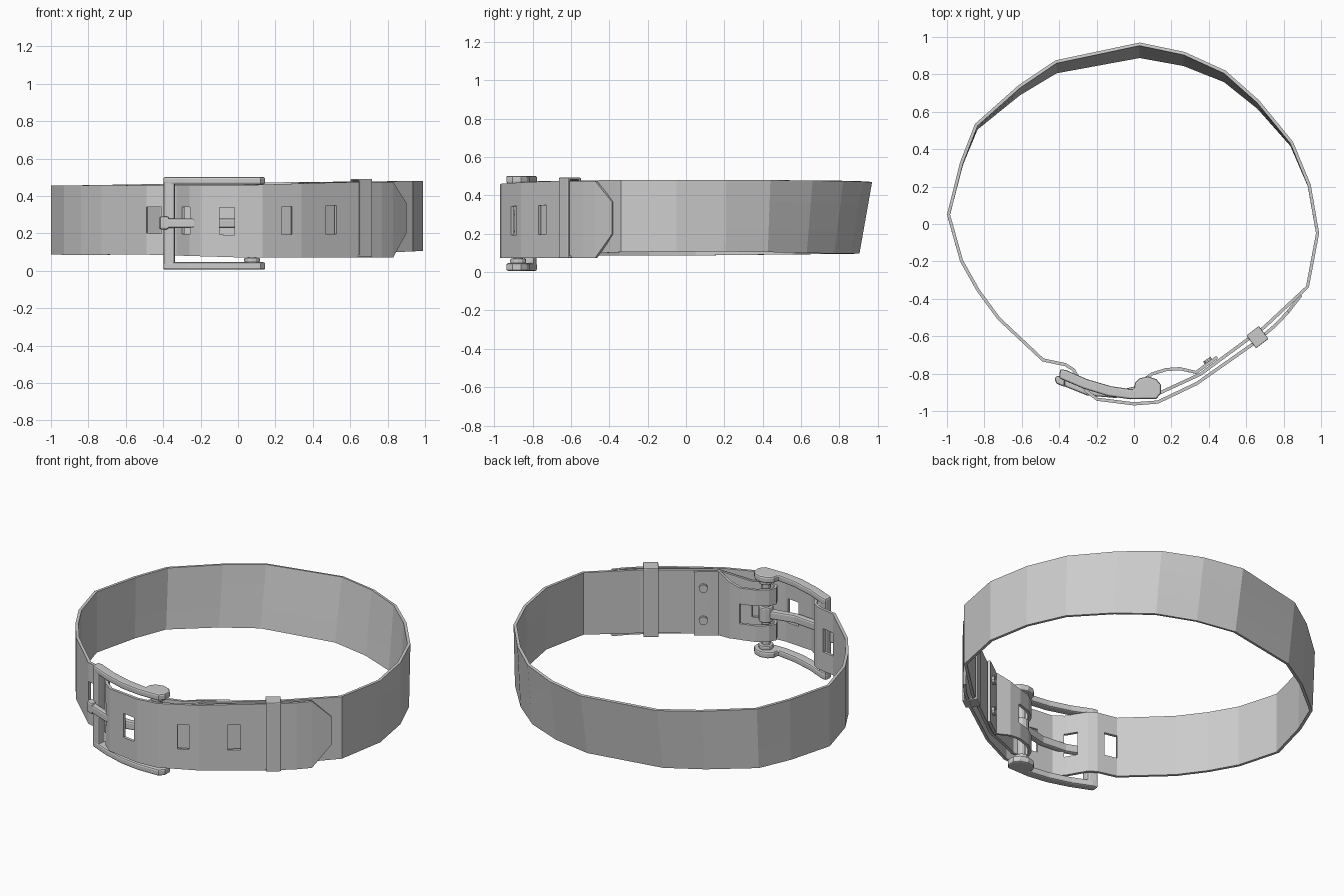
import bpy, bmesh, math
from mathutils import Vector

if "Cube" in bpy.data.objects:
    bpy.data.objects.remove(bpy.data.objects["Cube"])


def finish(name, bm, bevel=0.0, recalc=True):
    if recalc:
        bmesh.ops.recalc_face_normals(bm, faces=bm.faces)
    me = bpy.data.meshes.new(name)
    bm.to_mesh(me)
    bm.free()
    ob = bpy.data.objects.new(name, me)
    bpy.context.collection.objects.link(ob)
    if bevel:
        m = ob.modifiers.new("bevel", 'BEVEL')
        m.width, m.segments, m.limit_method = bevel, 2, 'ANGLE'
        m.angle_limit = math.radians(50)
    return ob


def prism(name, pts, z0, z1, bevel=0.0):
    """Extrude a plan outline from z0 to z1."""
    bm = bmesh.new()
    f = bm.faces.new([bm.verts.new((x, y, z0)) for x, y in pts])
    new = bmesh.ops.extrude_face_region(bm, geom=[f])["geom"]
    bmesh.ops.translate(bm, vec=(0, 0, z1 - z0),
                        verts=[v for v in new if isinstance(v, bmesh.types.BMVert)])
    return finish(name, bm, bevel)


def disc(name, x, y, r, z0, z1, n=12, bevel=0.0):
    ring = [(x + r * math.cos(2 * math.pi * i / n), y + r * math.sin(2 * math.pi * i / n)) for i in range(n)]
    return prism(name, ring, z0, z1, bevel)


def split(path, holes):
    """Insert columns at the hole edges (x values) of a plan path."""
    out = [path[0]]
    for a, b in zip(path, path[1:]):
        cuts = [c for h in holes for c in h if min(a[0], b[0]) < c < max(a[0], b[0])]
        for c in sorted(cuts, reverse=a[0] > b[0]):
            t = (c - a[0]) / (b[0] - a[0])
            out.append((c, a[1] + t * (b[1] - a[1])))
        out.append(b)
    return out


def in_hole(a, b, holes):
    m = (a[0] + b[0]) / 2
    return any(lo < m < hi for lo, hi in holes)


# Plan paths of the outer strap surface: loose end, main ring, fold around the bar
over = [(.90, -.385), (.83, -.475), (.77, -.54), (.66, -.635), (.34, -.86), (.13, -.96),
        (0, -.97), (-.20, -.945), (-.26, -.90), (-.33, -.785), (-.37, -.76), (-.49, -.735)]
ring = [(-.49, -.735), (-.73, -.51), (-.84, -.36), (-.93, -.20), (-1, .05), (-.93, .33),
        (-.85, .535), (-.62, .74), (-.42, .875), (.03, .97), (.27, .92), (.49, .82),
        (.67, .66), (.85, .44), (.945, .21), (.99, -.05), (.935, -.34), (.70, -.56), (.36, -.81)]
fold = [(.36, -.81), (.165, -.90), (.10, -.93), (.03, -.92), (.01, -.88), (.03, -.84),
        (.09, -.795), (.17, -.77), (.245, -.765), (.33, -.785), (.37, -.755), (.44, -.705)]
over_holes = [(.468, .526), (.233, .29), (-.10, -.02), (-.30, -.255), (-.489, -.41)]
fold_holes = [(-.02, .18)]


def over_z(x, y):
    if x > .88:
        return .20, .365
    return .072 + .012 * max(0, -x / .4), .457 + .018 * min(1, max(0, x / .6))


def ring_z(x, y):
    return .086 + .022 * max(0, x) ** 3 + .01 * max(0, y), .468 + .013 * x


def fold_z(x, y):
    t = min(1, max(0, (x - .2) / .12))
    return .105 - .02 * t, .42 + .052 * t


# Strap as one folded strip with punched slots
bm = bmesh.new()
prev, last = None, None
for path, holes, zf in ((over, over_holes, over_z), (ring, [], ring_z), (fold, fold_holes, fold_z)):
    pts = split(path, holes)
    for i, p in enumerate(pts):
        if i == 0 and prev:
            last = p
            continue
        lo, hi = zf(*p)
        col = []
        for f in (0, .31, .69, 1):
            inset = .07 * max(0, p[1]) ** 2 * (1 - f)
            col.append(bm.verts.new((p[0], p[1] - inset, lo + f * (hi - lo))))
        if prev:
            for k in range(3):
                if not (k == 1 and in_hole(last, p, holes)):
                    bm.faces.new((prev[k], prev[k + 1], col[k + 1], col[k]))
        prev, last = col, p
strap = finish("strap", bm, recalc=False)
m = strap.modifiers.new("thickness", 'SOLIDIFY')
m.thickness, m.offset = .017, -1

# Buckle side arms, top and bottom
arm = [(-.395, -.775), (-.36, -.782), (-.25, -.83), (-.12, -.868), (0, -.885), (.005, -.85),
       (.03, -.825), (.075, -.815), (.12, -.83), (.145, -.86), (.145, -.905), (.12, -.935),
       (-.02, -.937), (-.14, -.92), (-.27, -.88), (-.40, -.825)]
for name, z0 in (("buckle_arm_bottom", .006), ("buckle_arm_top", .462)):
    prism(name, arm, z0, z0 + .04, .010)

# Buckle front bar
prism("buckle_front_bar", [(-.40, -.825), (-.34, -.848), (-.335, -.793), (-.395, -.775)], .012, .495, .012)

# Pivot bar with collars
disc("pivot_bar", .075, -.875, .024, .02, .485)
for z0 in (.045, .44):
    disc("pivot_collar", .075, -.875, .042, z0, z0 + .025, bevel=.006)

# Prong with its sleeve on the pivot
prong = [(.06, -.855), (-.10, -.893), (-.25, -.878), (-.33, -.848), (-.405, -.812), (-.425, -.825),
         (-.415, -.85), (-.33, -.885), (-.25, -.917), (-.10, -.93), (.06, -.90)]
prism("prong", prong, .23, .28, .010)
prism("prong_tip", [(-.37, -.825), (-.41, -.81), (-.425, -.825), (-.415, -.853), (-.37, -.872)], .222, .29, .010)
disc("prong_sleeve", .075, -.875, .042, .21, .30, bevel=.008)

# Keeper loop around both strap layers
bm = bmesh.new()
w, t = .042, .012
outer = [(-.043, .073), (.043, .073), (.043, .492), (-.043, .492)]
inner = [(-.043 + t, .073 + t), (.043 - t, .073 + t), (.043 - t, .492 - t), (-.043 + t, .492 - t)]
ang = math.radians(37)
along, across = Vector((math.cos(ang), math.sin(ang), 0)), Vector((-math.sin(ang), math.cos(ang), 0))
rings = []
for loop in (outer, inner):
    for s in (-w, w):
        rings.append([bm.verts.new(Vector((.66, -.605, 0)) + along * s + across * n + Vector((0, 0, z)))
                      for n, z in loop])
for a, b in ((0, 1), (1, 3), (3, 2), (2, 0)):
    for i in range(4):
        j = (i + 1) % 4
        bm.faces.new((rings[a][i], rings[a][j], rings[b][j], rings[b][i]))
finish("keeper_loop", bm, .005)

# Rivets on the folded end
d = Vector((-.58, .81, 0)).normalized()
for z in (.18, .375):
    bpy.ops.mesh.primitive_cylinder_add(vertices=10, radius=.025, depth=.03,
                                        location=(.398, -.735, z),
                                        rotation=d.to_track_quat('Z', 'Y').to_euler())
    bpy.context.object.name = "rivet"
